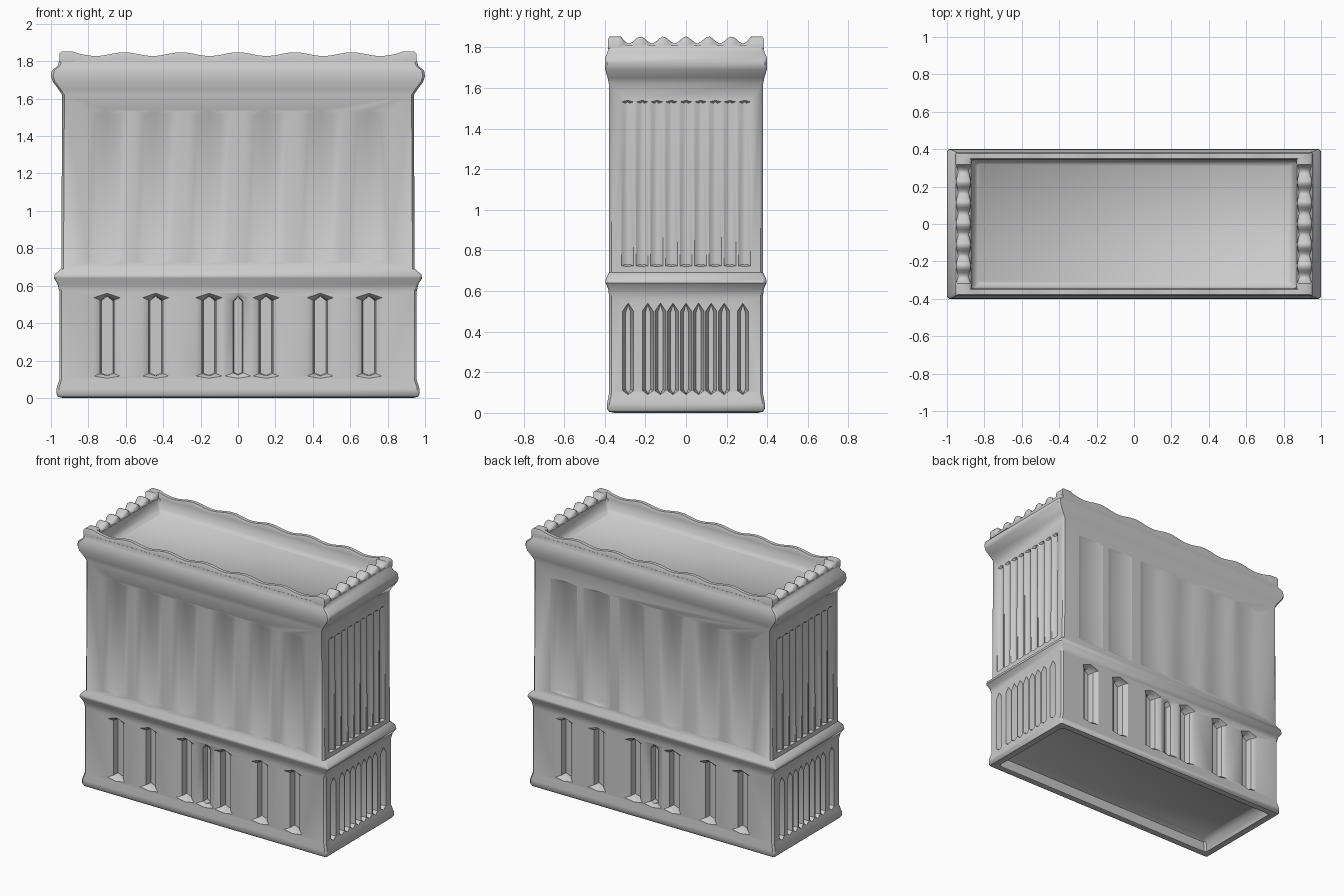
import bpy, bmesh, math
from mathutils import Matrix, Vector

if "Cube" in bpy.data.objects:
    bpy.data.objects.remove(bpy.data.objects["Cube"])

stone = bpy.data.materials.new("grey stone")
stone.diffuse_color = (0.6, 0.6, 0.6, 1)
stone.use_nodes = True
stone.node_tree.nodes["Principled BSDF"].inputs["Base Color"].default_value = stone.diffuse_color


def make_object(name, bm):
    bmesh.ops.recalc_face_normals(bm, faces=bm.faces)
    mesh = bpy.data.meshes.new(name)
    bm.to_mesh(mesh)
    bm.free()
    obj = bpy.data.objects.new(name, mesh)
    bpy.context.collection.objects.link(obj)
    obj.data.materials.append(stone)
    return obj


def activate(obj):
    bpy.ops.object.select_all(action='DESELECT')
    obj.select_set(True)
    bpy.context.view_layer.objects.active = obj


def bridge(bm, a, b):
    n = len(a)
    for i in range(n):
        bm.faces.new((a[i], a[(i + 1) % n], b[(i + 1) % n], b[i]))


# Hollow underside, walls, mouldings and sunken roof:
# stacked rectangles (half x, half y, z)
PROFILE = [
    (0.86, 0.285, 0.085), (0.895, 0.318, 0.065), (0.915, 0.335, 0.006),
    (0.935, 0.353, 0.0), (0.962, 0.380, 0.006), (0.97, 0.388, 0.02),
    (0.97, 0.388, 0.05),
    (0.955, 0.378, 0.10), (0.955, 0.378, 0.57), (0.965, 0.383, 0.61),
    (0.985, 0.396, 0.64), (0.98, 0.395, 0.66), (0.945, 0.38, 0.69),
    (0.94, 0.38, 1.62), (0.96, 0.386, 1.65), (0.99, 0.398, 1.69),
    (1.0, 0.40, 1.72), (0.995, 0.398, 1.75), (0.965, 0.386, 1.775),
    (0.952, 0.382, 1.81), (0.872, 0.345, 1.81), (0.858, 0.338, 1.745),
    (0.835, 0.318, 1.72),
]
bm = bmesh.new()
rings = []
for hx, hy, z in PROFILE:
    c = 0.012
    quarter = [(hx, hy - c), (hx - c, hy)]
    pts = (quarter + [(-x, y) for x, y in reversed(quarter)]
           + [(-x, -y) for x, y in quarter] + [(x, -y) for x, y in reversed(quarter)])
    rings.append([bm.verts.new((x, y, z)) for x, y in pts])
for a, b in zip(rings, rings[1:]):
    bridge(bm, a, b)
bm.faces.new(rings[0])
bm.faces.new(rings[-1])
body = make_object("tower_body", bm)


def add_niche(bm, matrix, u, wall, z0, z1, tip, stages):
    """Pointed, splayed recess cutter; stages are (depth, half width) pairs."""
    first = stages[0][1]
    loops = []
    for depth, half in [(-0.012, first)] + stages:
        inset = (first - half) * 0.4
        a, b = z0 + inset, z1 - inset
        outline = [(-half, a + tip), (0, a), (half, a + tip),
                   (half, b - 2 * tip), (0, b), (-half, b - 2 * tip)]
        loops.append([bm.verts.new(matrix @ Vector((u + px, depth - wall, pz)))
                      for px, pz in outline])
    for a, b in zip(loops, loops[1:]):
        bridge(bm, a, b)
    bm.faces.new(loops[0])
    bm.faces.new(loops[-1])


# Niches and shallow bays on all four sides
cut = bmesh.new()
for k in range(4):
    m = Matrix.Rotation(k * math.pi / 2, 4, 'Z')
    if k % 2 == 0:
        flip = 1 if k == 0 else -1
        for u in (-0.70, -0.44, -0.155, 0.0, 0.15, 0.44, 0.70):
            inner = 0.026 if u == 0 else 0.038
            add_niche(cut, m, u * flip, 0.378, 0.105, 0.56, 0.012,
                      [(0, 0.07), (0.022, inner), (0.065, inner * 0.8)])
        for u in (-0.70, -0.44, -0.155, 0.15, 0.44, 0.70):
            add_niche(cut, m, u, 0.38, 0.72, 1.54, 0.004, [(0, 0.105), (0.012, 0.06)])
    else:
        flip = 1 if k == 1 else -1
        for u in (-0.285, -0.188, -0.126, -0.064, 0.0, 0.062, 0.124, 0.188, 0.28):
            add_niche(cut, m, u * flip, 0.955, 0.09, 0.54, 0.02,
                      [(0, 0.027), (0.05, 0.012)])
        for i in range(-4, 5):
            add_niche(cut, m, i * 0.072, 0.942, 0.72, 1.54, 0.004,
                      [(0, 0.03), (0.016, 0.01)])
cutter = make_object("niche_cutter", cut)
cutter.hide_render = True
mod = body.modifiers.new("niches", 'BOOLEAN')
mod.operation = 'DIFFERENCE'
mod.solver = 'EXACT'
mod.object = cutter
activate(body)
bpy.ops.object.modifier_apply(modifier=mod.name)
bpy.data.objects.remove(cutter)
bpy.ops.object.shade_smooth_by_angle(angle=math.radians(42))

# Wavy parapet: gentle swells on the long sides, teeth on the short sides
NX, NY = 60, 50
HX, HY = 0.912, 0.363
path = []
for i in range(NX):
    path.append((-HX + 2 * HX * i / NX, -HY, 'long'))
for i in range(NY):
    path.append((HX, -HY + 2 * HY * i / NY, 'short'))
path += [(-x, -y, s) for x, y, s in path]

bm = bmesh.new()
sections = []
for x, y, side in path:
    corner = abs(x) > HX - 0.05 and abs(y) > HY - 0.05
    wave = math.cos(2 * math.pi * (x / 0.304 if side == 'long' else y / 0.112))
    if corner:
        top, pinch = 1.852, 1.08
    elif side == 'long':
        top, pinch = 1.838 + 0.010 * wave, 0.95
    else:
        top, pinch = 1.836 + 0.017 * wave, 0.88 + 0.12 * wave
    # widths differ on long and short sides, corners use both
    wx = 0.04 * pinch if abs(x) > HX - 1e-4 else 0
    wy = 0.019 * pinch if abs(y) > HY - 1e-4 else 0
    dx, dy = math.copysign(wx, x), math.copysign(wy, y)
    section = [(1, 1.795), (1, top - 0.012), (0.7, top),
               (-0.7, top), (-1, top - 0.012), (-1, 1.795)]
    sections.append([bm.verts.new((x + dx * s, y + dy * s, z)) for s, z in section])
for i, a in enumerate(sections):
    bridge(bm, a, sections[(i + 1) % len(sections)])
parapet = make_object("parapet", bm)
activate(parapet)
bpy.ops.object.shade_smooth_by_angle(angle=math.radians(50))
